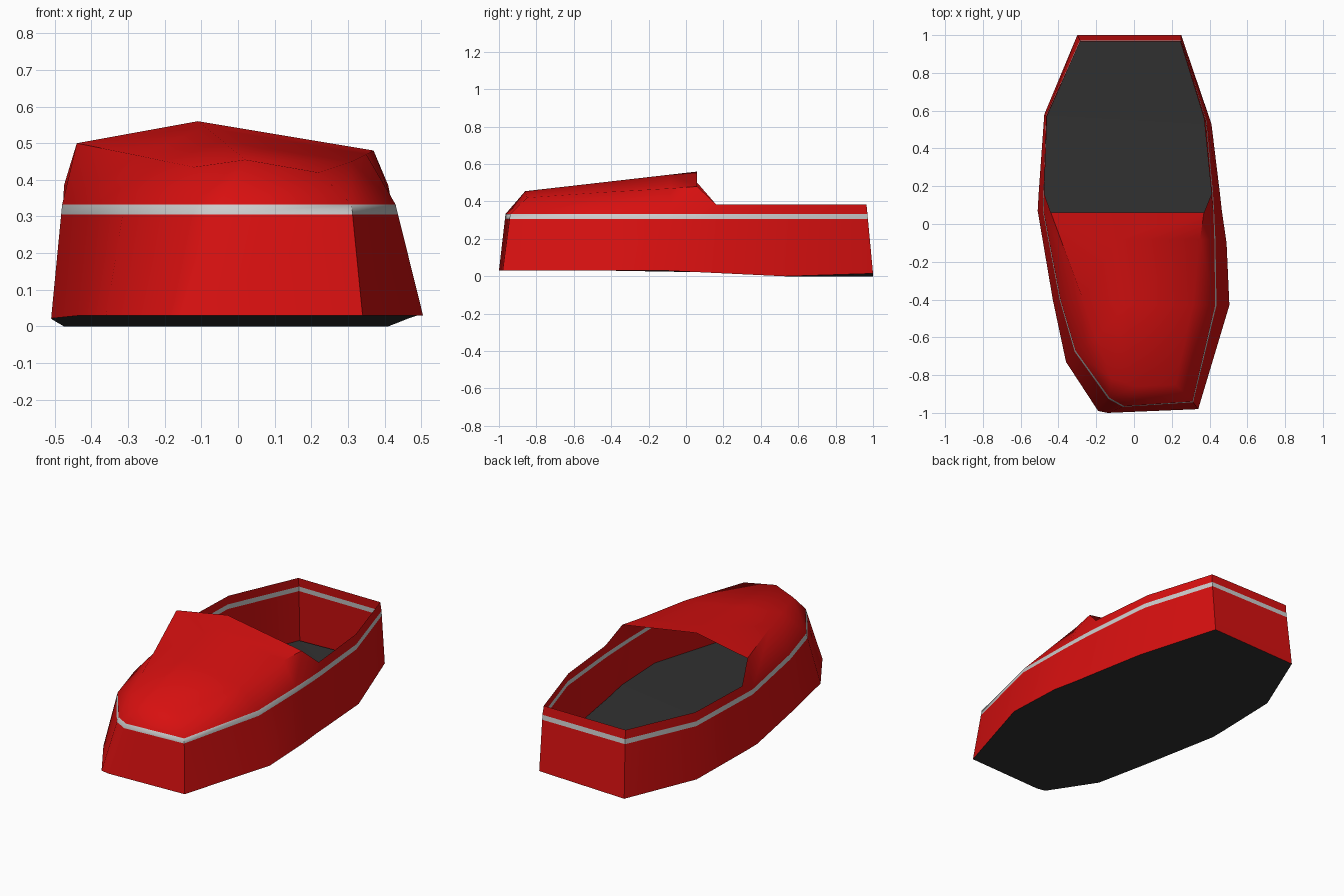
import bpy, bmesh, math
from mathutils import Vector

if "Cube" in bpy.data.objects:
    bpy.data.objects.remove(bpy.data.objects["Cube"])


def material(name, rgb):
    m = bpy.data.materials.new(name)
    m.diffuse_color = (*rgb, 1)
    m.use_nodes = True
    m.node_tree.nodes["Principled BSDF"].inputs["Base Color"].default_value = m.diffuse_color
    return m


red = material("red", (0.68, 0.005, 0.005))
grey = material("light grey", (0.6, 0.6, 0.6))
black = material("black", (0.03, 0.03, 0.03))

# Columns around the shoe, from the right of the opening past the toe to the heel:
# sole edge (x, y), stripe (x, y), top edge (x, y, z)
COLUMNS = [
    ((.465, .07), (.42, .07), (.37, .06, .48)),
    ((.49, -.1), (.425, -.08), (.35, -.08, .47)),
    ((.505, -.43), (.43, -.43), (.31, -.43, .45)),
    ((.34, -.98), (.31, -.94), (.22, -.85, .42)),
    ((-.14, -1), (-.05, -.965), (.02, -.86, .455)),
    ((-.19, -.99), (-.13, -.92), (-.12, -.82, .435)),
    ((-.36, -.73), (-.31, -.67), (-.2, -.6, .451)),
    ((-.43, -.4), (-.39, -.4), (-.27, -.4, .466)),
    ((-.51, .07), (-.48, .07), (-.44, .06, .5)),
    ((-.505, .16), (-.477, .16), (-.475, .16, .385)),
    ((-.475, .58), (-.465, .57), (-.46, .57, .385)),
    ((-.3, 1), (-.285, .97), (-.285, .965, .385)),
    ((.25, 1), (.25, .97), (.245, .965, .385)),
    ((.41, .53), (.38, .55), (.37, .56, .385)),
    ((.455, .16), (.415, .16), (.41, .16, .385)),
]
N = len(COLUMNS)
STRIPE_LOW, STRIPE_HIGH = .305, .333


def sole_point(x, y):
    z = .03 * min(1, max(0, (.53 - y) / .63))
    if y > .9 and x > 0:
        z = .015
    return Vector((x, y, z))


def finish(name, bm, mats, smooth=False):
    bmesh.ops.triangulate(bm, faces=[f for f in bm.faces if len(f.verts) > 4])
    mesh = bpy.data.meshes.new(name)
    bm.to_mesh(mesh)
    bm.free()
    for m in mats:
        mesh.materials.append(m)
    ob = bpy.data.objects.new(name, mesh)
    bpy.context.collection.objects.link(ob)
    if smooth:
        bpy.ops.object.select_all(action='DESELECT')
        ob.select_set(True)
        bpy.context.view_layer.objects.active = ob
        bpy.ops.object.shade_smooth_by_angle(angle=math.radians(50))
    return ob


# Upper: side wall, stripe band and rim
bm = bmesh.new()
rings = [[], [], [], []]
for base, mid, top in COLUMNS:
    a = sole_point(*base)
    b = Vector((*mid, STRIPE_HIGH))
    t = (STRIPE_LOW - a.z) / (b.z - a.z)
    for ring, p in zip(rings, (a, a.lerp(b, t), b, Vector(top))):
        ring.append(bm.verts.new(p))
for k in range(3):
    lo, hi = rings[k], rings[k + 1]
    for i in range(N):
        j = (i + 1) % N
        f = bm.faces.new((lo[j], lo[i], hi[i], hi[j]))
        f.material_index = 1 if k == 1 else 0

# Instep cover, with a ridge running back from the toe
c = rings[3]
r0, r1, r2 = [bm.verts.new(p) for p in
              ((-.11, .06, .56), (-.09, -.08, .544), (-.04, -.43, .504))]
for face in ((c[0], r0, r1, c[1]), (c[1], r1, r2, c[2]), (c[2], r2, c[4], c[3]),
             (r0, c[8], c[7], r2, r1), (r2, c[7], c[6]), (r2, c[6], c[5], c[4])):
    bm.faces.new(face)
finish("shoe_upper", bm, [red, grey], smooth=True)

# Sole underneath and insole just above it
for name, scale, lift in (("sole", 1, 0), ("insole", .99, .006)):
    bm = bmesh.new()
    verts = []
    for base, _, _ in COLUMNS:
        p = sole_point(*base)
        verts.append(bm.verts.new((p.x * scale, p.y * scale, p.z + lift)))
    bm.faces.new(verts if lift == 0 else verts[::-1])
    finish(name, bm, [black])
